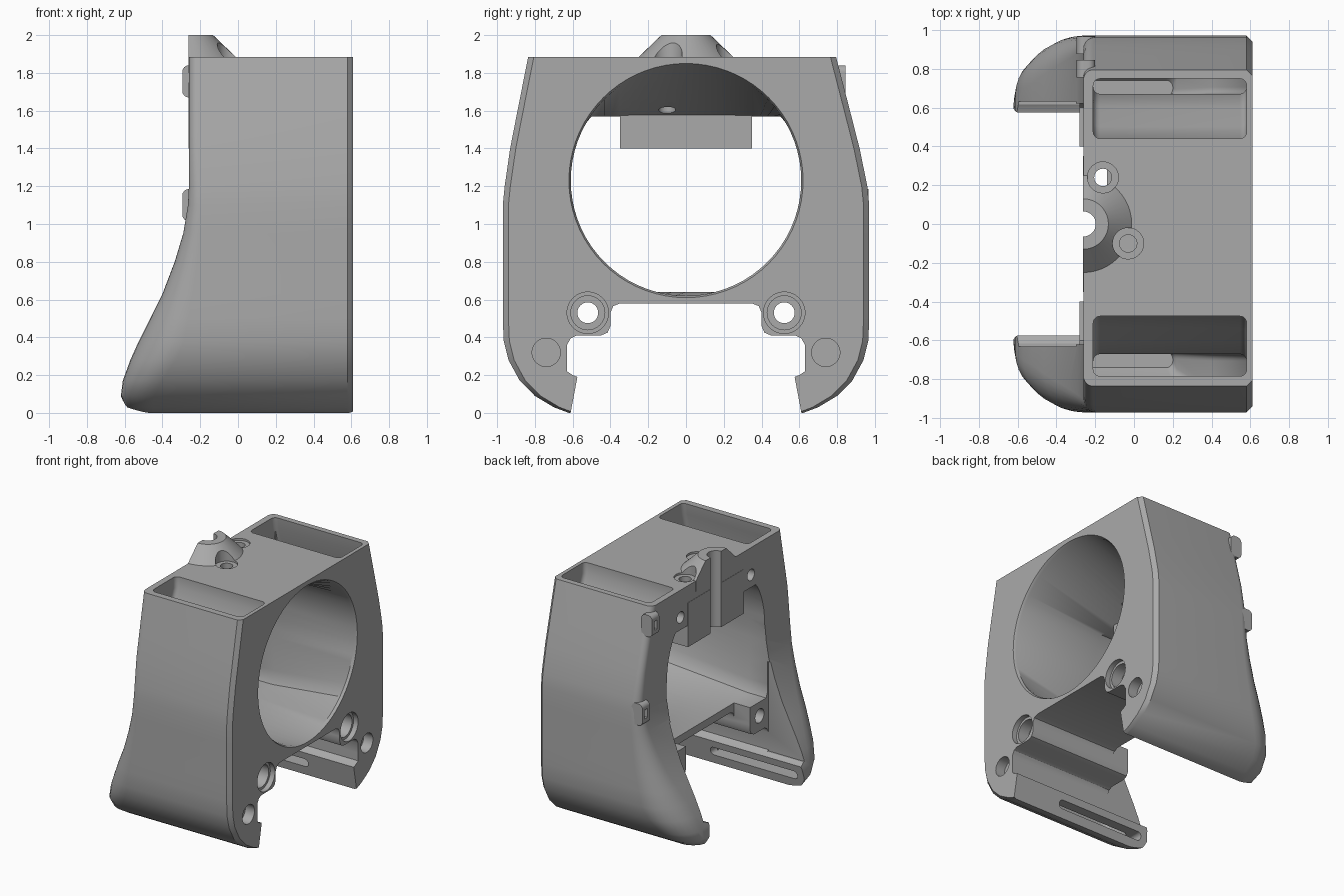
import bpy, bmesh
from math import sin, cos, pi, radians

if "Cube" in bpy.data.objects:
    bpy.data.objects.remove(bpy.data.objects["Cube"], do_unlink=True)

grey = bpy.data.materials.new("plain_grey")
grey.use_nodes = True
grey.diffuse_color = (0.4, 0.4, 0.4, 1)
grey.node_tree.nodes["Principled BSDF"].inputs["Base Color"].default_value = (0.4, 0.4, 0.4, 1)


def loft(name, rings):
    """Closed solid skinned through rings of equal point count."""
    bm = bmesh.new()
    vs = [[bm.verts.new(p) for p in ring] for ring in rings]
    n = len(vs[0])
    for a, b in zip(vs, vs[1:]):
        for i in range(n):
            j = (i + 1) % n
            bm.faces.new((a[i], a[j], b[j], b[i]))
    bm.faces.new(vs[0])
    bm.faces.new(vs[-1])
    bmesh.ops.recalc_face_normals(bm, faces=bm.faces)
    me = bpy.data.meshes.new(name)
    bm.to_mesh(me)
    bm.free()
    ob = bpy.data.objects.new(name, me)
    me.materials.append(grey)
    bpy.context.collection.objects.link(ob)
    return ob


def place(p, axis, t):
    u, v = p
    return {"x": (t, u, v), "y": (u, t, v), "z": (u, v, t)}[axis]


def prism(name, pts, axis, a, b):
    return loft(name, [[place(p, axis, t) for p in pts] for t in (a, b)])


def circle(u, v, r, n=48):
    return [(u + r * cos(2 * pi * i / n), v + r * sin(2 * pi * i / n)) for i in range(n)]


def rrect(u0, u1, v0, v1, r, r_right=None, n=8, n_right=None):
    """Rounded rectangle; the +u corners may have their own radius."""
    rr = r if r_right is None else r_right
    nr = n_right or n
    pts = []
    for k, (u, v, rad, m) in enumerate(((u1 - rr, v1 - rr, rr, nr), (u0 + r, v1 - r, r, n),
                                        (u0 + r, v0 + r, r, n), (u1 - rr, v0 + rr, rr, nr))):
        for i in range(m + 1):
            t = pi / 2 * (k + i / m)
            pts.append((u + rad * cos(t), v + rad * sin(t)))
    return pts


def box(name, x0, x1, y0, y1, z0, z1):
    return prism(name, [(x0, y0), (x1, y0), (x1, y1), (x0, y1)], "z", z0, z1)


def combine(target, tool, op="DIFFERENCE"):
    mod = target.modifiers.new("combine", "BOOLEAN")
    mod.operation, mod.solver, mod.object = op, "EXACT", tool
    bpy.context.view_layer.objects.active = target
    bpy.ops.object.modifier_apply(modifier=mod.name)
    bpy.data.objects.remove(tool, do_unlink=True)


# Outer shell: height, rear edge, half width, rear corner radius
rows = [(0, -.53, .62, .1), (.03, -.595, .7, .14), (.09, -.62, .8, .18), (.17, -.61, .88, .21),
        (.28, -.57, .94, .24), (.38, -.525, .965, .24), (.5, -.465, .97, .2),
        (.63, -.4, .97, .16), (.8, -.335, .97, .12), (.95, -.29, .97, .09),
        (1.1, -.265, .97, .07), (1.2, -.26, .96, .06), (1.4, -.26, .925, .05),
        (1.6, -.26, .88, .05), (1.885, -.26, .815, .05)]
rings = []
for z, xr, w, r in rows:
    d = max(0, z - 1.2) * .03
    rings.append([(x, y, z) for x, y in rrect(xr, .61, -w - d, w - d, r, .03, 8, 1)])
body = loft("fan_duct_body", rings)

# Fan funnel, round at the front and flat-topped at the rear
N = 72
angles = [2 * pi * i / N for i in range(N)]


def rear(t):
    if sin(t) >= 0:
        return .61 * cos(t), 1.23 + min(.61 * sin(t), .34)
    return max(-.62, min(.62, .85 * cos(t))), 1.23 + max(.85 * sin(t), -.59)


funnel = [[(x, y, z) for y, z in circle(0, 1.23, r, N)] for x, r in ((.63, .63), (.59, .61))]
funnel += [[(x, *rear(t)) for t in angles] for x in (-.12, -.9)]
combine(body, loft("funnel_cutter", funnel))

# Stepped channel between the legs
half = [(.63, -.1), (.575, .19), (.6, .2), (.63, .22), (.63, .36), (.61, .395), (.58, .41),
        (.45, .41), (.415, .425), (.4, .46), (.4, .53), (.385, .565), (.35, .58)]
profile = half + [(-y, z) for y, z in reversed(half)]
combine(body, prism("channel_cutter", profile, "x", -1, 1))

# Open rear between the feet, and set-back floor edge
combine(body, box("rear_cutter", -.9, -.28, -.63, .63, .21, .92))
combine(body, box("floor_cutter", -.9, -.14, -.4, .4, .5, .72))

# Mounting block and its raised half-cone
combine(body, box("block", -.262, -.1, -.35, .35, 1.4, 1.75), "UNION")
cone = [[(-.262 + r * cos(t), r * sin(t), z) for t in [pi * (i / 24 - .5) for i in range(25)]]
        for z, r in ((1.8, .25), (1.885, .25), (2, .13))]
combine(body, loft("half_cone", cone), "UNION")

# Side air ducts: height, inner y, outer y, rear x, front x
duct = [(1.95, .44, .74, -.21, .58), (1.8, .44, .76, -.21, .58), (1.65, .5, .8, -.21, .58),
        (1.5, .605, .84, -.21, .58), (1.3, .67, .89, -.21, .58), (.75, .67, .91, -.22, .58),
        (.5, .67, .91, -.36, .5), (.3, .67, .89, -.47, .4), (.12, .66, .78, -.5, .22),
        (.07, .66, .74, -.5, .2)]
for s in (1, -1):
    rings = []
    for z, yi, yo, x0, x1 in duct:
        d = .035 if s < 0 and z > 1.6 else 0
        rings.append([(x, s * y, z) for x, y in rrect(x0, x1, yi + d, yo + d, .035, n=5)])
    combine(body, loft("duct_cutter", rings))
    # Air outlet slot
    lo, hi = sorted((s * .5, s * .72))
    combine(body, prism("slot_cutter", rrect(-.56, .2, .07, .135, .03), "y", lo, hi))
    # Stepped screw bores and blind pin sockets
    for y, z, r, a, b in ((.52, .53, .11, .57, .7), (.52, .53, .09, .48, .7),
                          (.52, .53, .055, -.7, .7), (.74, .32, .075, .53, .7)):
        combine(body, prism("bore_cutter", circle(s * y, z, r, 32), "x", a, b))
    # Rear face holes
    combine(body, prism("rear_hole_cutter", circle(s * .44, 1.67, .045, 24), "x", -.4, -.14))

# Vertical screw holes and central groove
for x, y in ((-.16, .24), (-.03, -.1)):
    combine(body, prism("hole_cutter", circle(x, y, .045, 24), "z", 1.3, 2.1))
    combine(body, prism("recess_cutter", circle(x, y, .08, 32), "z", 1.87, 2.1))
combine(body, prism("groove_cutter", circle(-.262, 0, .065, 32), "z", 1.3, 2.1))

# Cable tabs on the rear edge of one wall
tabs = []
for name, y, z in (("upper_cable_tab", .8, 1.755), ("lower_cable_tab", .92, 1.1)):
    tab = prism(name, rrect(-.295, -.2, z - .085, z + .085, .035), "y", y - .045, y + .045)
    combine(tab, box("tab_cutter", -.35, -.27, y - .018, y + .018, z - .035, z + .035))
    tabs.append(tab)

for ob in [body] + tabs:
    bpy.ops.object.select_all(action="DESELECT")
    ob.select_set(True)
    bpy.context.view_layer.objects.active = ob
    bpy.ops.object.shade_smooth_by_angle(angle=radians(30))
